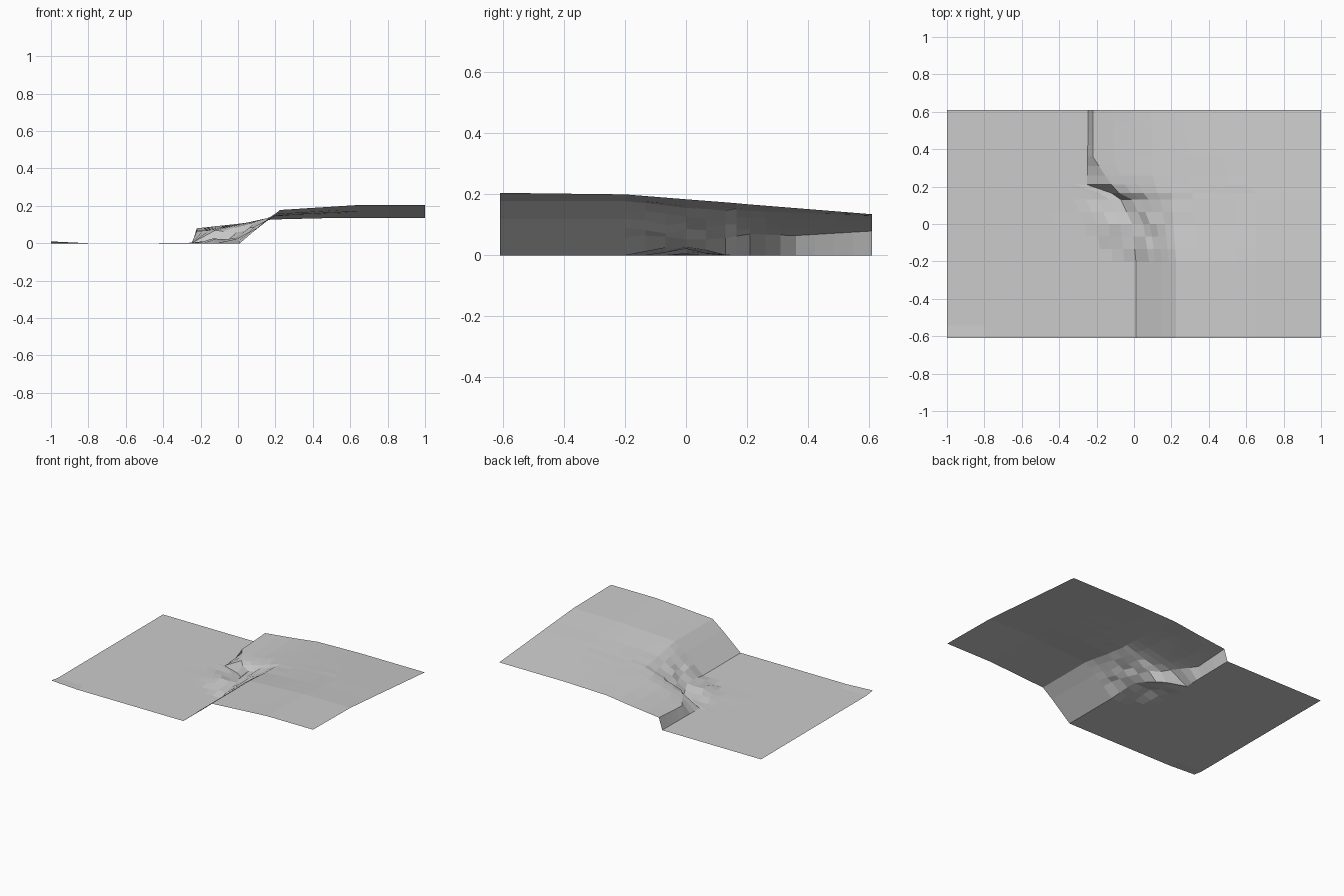
import bpy
import bmesh
import math
import random
from mathutils import Vector

random.seed(4)

default_cube = bpy.data.objects.get("Cube")
if default_cube:
    bpy.data.objects.remove(default_cube, do_unlink=True)

stone = bpy.data.materials.new("plain grey")
stone.use_nodes = True
grey = (0.6, 0.6, 0.6, 1)
stone.diffuse_color = grey
stone.node_tree.nodes["Principled BSDF"].inputs["Base Color"].default_value = grey

# Cross-sections from front to back: y, then (x, z) of the foot of the step,
# its rim, the middle of the rise, the shoulder and the crest.
sections = [
    (-.61, (.01, 0), (.08, .06), (.15, .12), (.225, .178), (.65, .205)),
    (-.2, (.01, 0), (.08, .06), (.15, .12), (.225, .178), (.65, .2)),
    (0, (-.01, .015), (.05, .055), (.12, .1), (.21, .155), (.65, .184)),
    (.13, (-.07, 0), (-.01, .05), (.08, .095), (.2, .15), (.65, .174)),
    (.165, (-.12, 0), (-.08, .06), (.05, .1), (.2, .148), (.65, .171)),
    (.21, (-.25, 0), (-.12, .07), (.02, .1), (.2, .146), (.6, .167)),
    (.26, (-.25, 0), (-.155, .068), (0, .1), (.2, .144), (.6, .163)),
    (.36, (-.248, 0), (-.22, .065), (0, .1), (.2, .14), (.55, .155)),
    (.61, (-.245, 0), (-.22, .08), (0, .104), (.18, .127), (.5, .135)),
]


def full_profile(section):
    """Add the flat ground on the low side and the outer edge on the high side."""
    y, *keys = section
    foot_x = keys[0][0]
    ground = [(-1, 0), (-.6, 0), (foot_x - .25, 0)]
    points = ground + keys + [(1, keys[-1][1])]
    return [Vector((x, y, z)) for x, z in points]


def refine(points, counts):
    """Split every stretch of a profile into equal pieces."""
    result = [points[0]]
    for start, end, count in zip(points, points[1:], counts):
        result += [start.lerp(end, (i + 1) / count) for i in range(count)]
    return result


def roughen(point):
    """Rumple the middle of the step, leaving the rest of the sheet clean."""
    reach = max(0, 1 - abs(point.x / .28) ** 3) * max(0, 1 - abs(point.y / .2) ** 3)
    mound = .018 * math.exp(-((point.x + .08) / .08) ** 2 - (point.y / .1) ** 2)
    lift = reach * (random.uniform(-.012, .012) + mound)
    return Vector((point.x, point.y, max(0, point.z + lift)))


stretches = (2, 2, 4, 1, 2, 2, 4, 2)
profiles = [full_profile(section) for section in sections]
rows = [profiles[0]]
for front, back in zip(profiles, profiles[1:]):
    depth = back[0].y - front[0].y
    steps = max(1, round(depth / .065))
    for i in range(steps):
        rows.append([a.lerp(b, (i + 1) / steps) for a, b in zip(front, back)])

# Stepped ground sheet
bm = bmesh.new()
grid = [[bm.verts.new(roughen(p)) for p in refine(row, stretches)] for row in rows]
grid[0][0].co.z = .01  # slightly lifted corner
for near, far in zip(grid, grid[1:]):
    for i in range(len(near) - 1):
        bm.faces.new((near[i], near[i + 1], far[i + 1], far[i]))

mesh = bpy.data.meshes.new("stepped_ground")
bm.to_mesh(mesh)
bm.free()
mesh.materials.append(stone)
ground = bpy.data.objects.new("stepped_ground", mesh)
bpy.context.collection.objects.link(ground)
